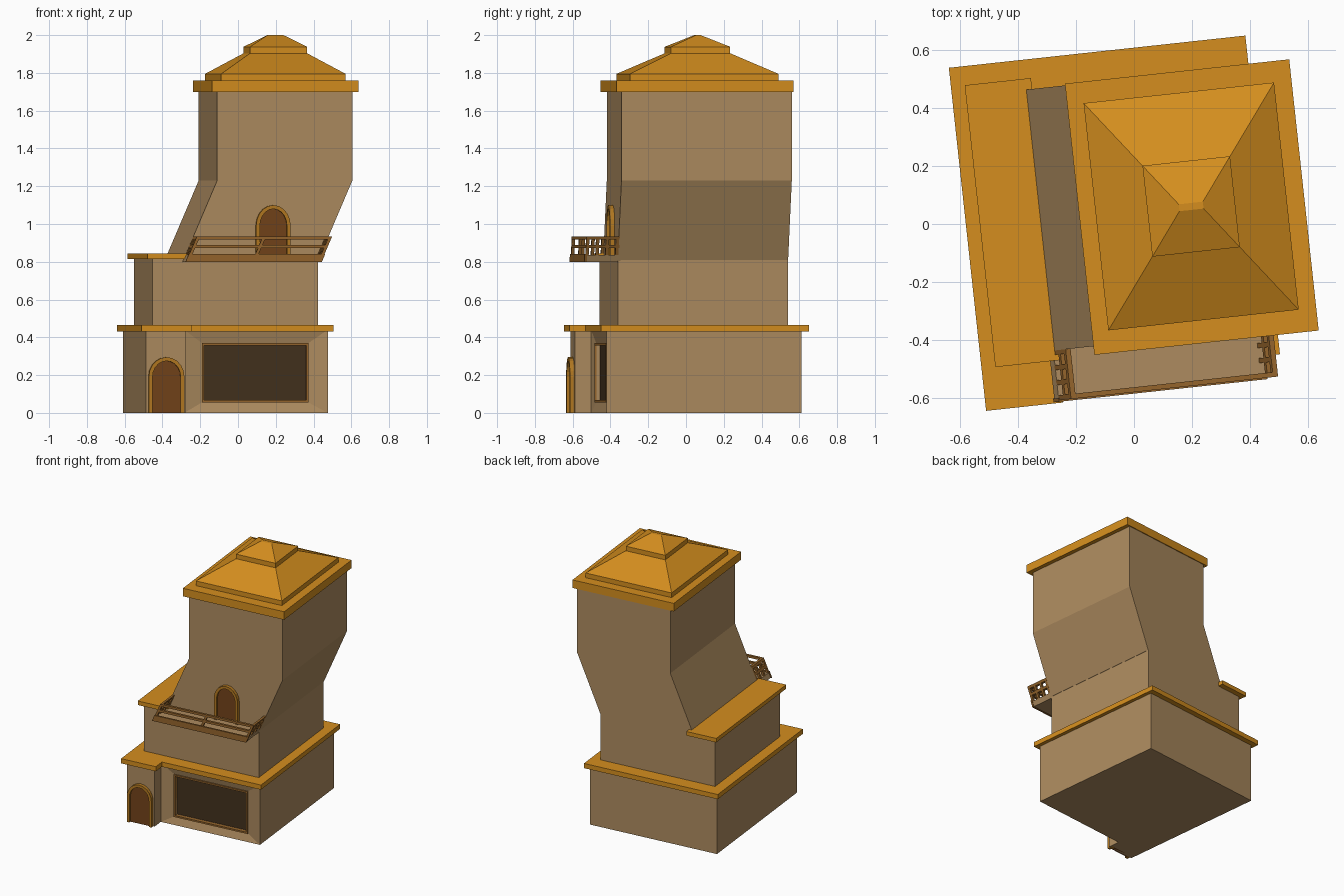
import bpy, bmesh, math

if "Cube" in bpy.data.objects:
    bpy.data.objects.remove(bpy.data.objects["Cube"])

TURN = math.radians(6.2)   # the whole building is turned slightly on its plot


def material(name, rgb):
    m = bpy.data.materials.new(name)
    m.diffuse_color = (*rgb, 1)
    m.use_nodes = True
    m.node_tree.nodes["Principled BSDF"].inputs["Base Color"].default_value = m.diffuse_color
    return m


WALL = material("plaster", (0.42, 0.26, 0.115))
ROOF = material("orange_tile", (0.66, 0.27, 0.013))
WOOD = material("door_wood", (0.17, 0.055, 0.01))
RAIL = material("rail_wood", (0.30, 0.13, 0.025))
TRIM = material("door_trim", (0.45, 0.19, 0.015))
DARK = material("dark_opening", (0.055, 0.03, 0.012))


def finish(name, bm, *mats):
    bmesh.ops.recalc_face_normals(bm, faces=bm.faces)
    me = bpy.data.meshes.new(name)
    bm.to_mesh(me)
    bm.free()
    for m in mats:
        me.materials.append(m)
    ob = bpy.data.objects.new(name, me)
    ob.rotation_euler.z = TURN
    bpy.context.collection.objects.link(ob)
    return ob


def loft_mesh(rings):
    """Closed solid through rings of 3D points."""
    bm = bmesh.new()
    loops = [[bm.verts.new(p) for p in r] for r in rings]
    n = len(loops[0])
    for a, b in zip(loops, loops[1:]):
        for i in range(n):
            j = (i + 1) % n
            bm.faces.new((a[i], a[j], b[j], b[i]))
    bm.faces.new(loops[0])
    bm.faces.new(loops[-1])
    bmesh.ops.recalc_face_normals(bm, faces=bm.faces)
    return bm


def rect(u0, u1, v0, v1, z):
    return [(u0, v0, z), (u1, v0, z), (u1, v1, z), (u0, v1, z)]


def solid(name, mat, *rects):
    return finish(name, loft_mesh([rect(*r) for r in rects]), mat)


def box(name, mat, u0, u1, v0, v1, z0, z1):
    return solid(name, mat, (u0, u1, v0, v1, z0), (u0, u1, v0, v1, z1))


def ell(u0, u1, step, v_porch, v_front, v_back, z):
    """Plan of the ground floor: a box with a porch block jutting out at the left."""
    return [(u0, v_porch, z), (step, v_porch, z), (step, v_front, z),
            (u1, v_front, z), (u1, v_back, z), (u0, v_back, z)]


# Ground floor, with the splayed shop window cut into its front face
bm = loft_mesh([ell(-0.551, 0.427, -0.337, -0.555, -0.469, 0.568, z) for z in (0, 0.44)])
front = next(f for f in bm.faces if f.normal.y < -0.9 and f.calc_center_median().x > 0)


def inset_to(face, u0, u1, z0, z1, v):
    c = face.calc_center_median()
    bmesh.ops.inset_individual(bm, faces=[face], thickness=0.005)
    for vert in face.verts:
        vert.co = (u0 if vert.co.x < c.x else u1, v, z0 if vert.co.z < c.z else z1)


inset_to(front, -0.242, 0.326, 0.055, 0.37, -0.452)
inset_to(front, -0.230, 0.314, 0.067, 0.358, -0.452)
inset_to(front, -0.230, 0.314, 0.067, 0.358, -0.432)
front.material_index = 1
finish("ground_floor", bm, WALL, DARK)

# Thin orange frame round the shop window
for n, r in {"left": (-0.242, -0.230, 0.055, 0.37), "right": (0.314, 0.326, 0.055, 0.37),
             "bottom": (-0.242, 0.326, 0.055, 0.067), "top": (-0.242, 0.326, 0.358, 0.37)}.items():
    box("window_frame_" + n, RAIL, r[0], r[1], -0.462, -0.434, r[2], r[3])

# Ground floor cornice
finish("ground_cornice",
       loft_mesh([ell(-0.578, 0.453, -0.31, -0.587, -0.502, 0.606, z) for z in (0.43, 0.465)]), ROOF)

# Second floor and its ledge on the left
box("second_floor", WALL, -0.50, 0.383, -0.405, 0.502, 0.45, 0.825)
box("second_floor_ledge", ROOF, -0.53, -0.30, -0.44, 0.54, 0.815, 0.845)

# Leaning tower
solid("leaning_tower", WALL, (-0.335, 0.385, -0.405, 0.502, 0.81),
      (-0.155, 0.565, -0.405, 0.502, 1.23), (-0.155, 0.565, -0.405, 0.502, 1.72))

# Stepped hipped roof
box("roof_slab", ROOF, -0.185, 0.595, -0.435, 0.508, 1.70, 1.76)


def centred(hu, hv, z):
    return (0.203 - hu, 0.203 + hu, 0.039 - hv, 0.039 + hv, z)


solid("lower_roof", ROOF, centred(0.331, 0.395, 1.75), centred(0.331, 0.395, 1.795),
      centred(0.15, 0.155, 1.905))
solid("upper_roof", ROOF, centred(0.152, 0.158, 1.895), centred(0.152, 0.158, 1.938),
      centred(0.042, 0.012, 2.0))


# Arched doors with a raised surround
def arch(uc, hw, z0, spring, top, v, seg=10):
    pts = [(uc + hw, v, z0)]
    for i in range(seg + 1):
        a = math.pi * i / seg
        pts.append((uc + hw * math.cos(a), v, spring + (top - spring) * math.sin(a)))
    return pts + [(uc - hw, v, z0)]


def door(name, uc, hw, z0, spring, top, v):
    t = 0.02
    outer, inner = (uc, hw, z0, spring, top), (uc, hw - t, z0, spring, top - t)
    finish(name + "_panel", loft_mesh([arch(*inner, v + 0.02), arch(*inner, v - 0.01)]), WOOD)
    b = bmesh.new()
    loops = [[b.verts.new(p) for p in arch(*s, y)] for s, y in
             ((outer, v + 0.02), (outer, v - 0.025), (inner, v - 0.025), (inner, v + 0.02))]
    for k in range(4):
        p, q = loops[k], loops[(k + 1) % 4]
        for i in range(len(p) - 1):
            b.faces.new((p[i], p[i + 1], q[i + 1], q[i]))
    for i in (0, -1):
        b.faces.new([l[i] for l in loops])
    finish(name + "_surround", b, TRIM)


door("porch_door", -0.443, 0.095, 0.0, 0.19, 0.295, -0.555)
door("balcony_door", 0.142, 0.092, 0.83, 0.99, 1.10, -0.405)


# Balcony, leaning with the tower
def lean(u, z):
    return u + 0.43 * (z - 0.81)


def leaning(name, mat, u0, u1, v0, v1, z0, z1):
    solid(name, mat, *[(lean(u0, z), lean(u1, z), v0, v1, z) for z in (z0, z1)])


leaning("balcony_floor", WALL, -0.335, 0.385, -0.578, -0.39, 0.80, 0.835)
leaning("balcony_edge", RAIL, -0.338, 0.388, -0.583, -0.57, 0.798, 0.842)
T = 0.017
for row, z in (("top", 0.917), ("middle", 0.872)):
    leaning("front_rail_" + row, RAIL, -0.335, 0.385, -0.578, -0.578 + T, z, z + T)
    for side, u in (("left", -0.335), ("right", 0.385 - T)):
        leaning(f"{side}_rail_{row}", RAIL, u, u + T, -0.578, -0.40, z, z + T)
for side, u in (("left", -0.335), ("right", 0.385 - T)):
    for i, v in enumerate((-0.578, -0.525, -0.473, -0.42)):
        leaning(f"{side}_post_{i + 1}", RAIL, u, u + T, v, v + T, 0.83, 0.93)
leaning("front_middle_post", RAIL, 0.017, 0.017 + T, -0.578, -0.578 + T, 0.83, 0.93)
